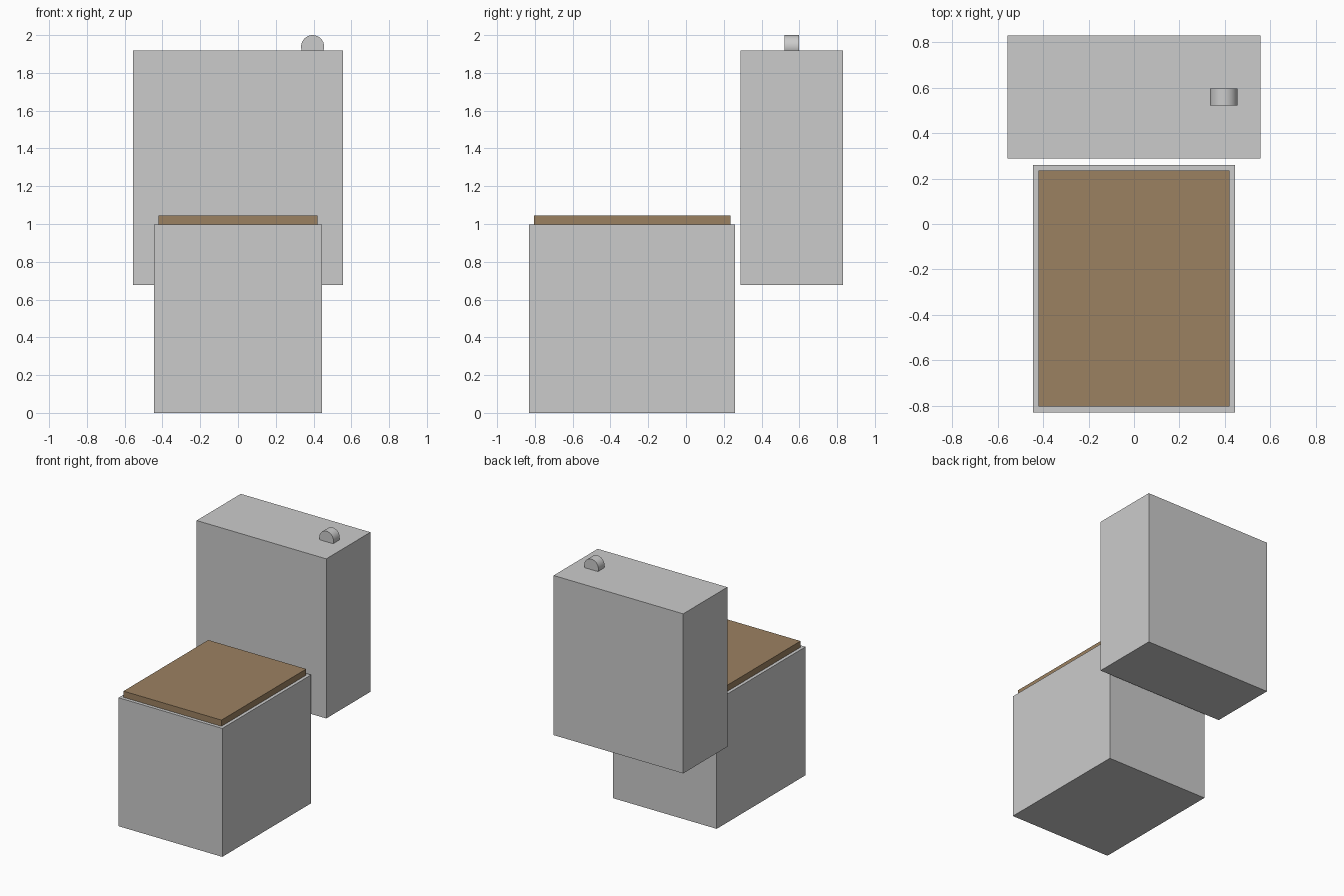
import bpy
import math

if "Cube" in bpy.data.objects:
    bpy.data.objects.remove(bpy.data.objects["Cube"])

wood = bpy.data.materials.new("brown_seat")
wood.diffuse_color = (0.33, 0.22, 0.12, 1)
wood.use_nodes = True
wood.node_tree.nodes["Principled BSDF"].inputs["Base Color"].default_value = wood.diffuse_color


def box(name, x, y, z, mat=None):
    """Axis-aligned box from (min, max) ranges."""
    centre = [(r[0] + r[1]) / 2 for r in (x, y, z)]
    bpy.ops.mesh.primitive_cube_add(size=1, location=centre)
    ob = bpy.context.object
    ob.name = name
    ob.scale = [r[1] - r[0] for r in (x, y, z)]
    bpy.ops.object.transform_apply(location=False, rotation=False, scale=True)
    if mat:
        ob.data.materials.append(mat)
    return ob


# Bowl, seat lid and water tank
box("bowl", (-0.446, 0.446), (-0.83, 0.26), (0, 0.998))
box("seat", (-0.421, 0.421), (-0.804, 0.236), (0.998, 1.046), wood)
box("tank", (-0.557, 0.557), (0.288, 0.83), (0.678, 1.918))

# Flush knob: short cylinder along y, partly sunk into the tank top
bpy.ops.mesh.primitive_cylinder_add(
    vertices=32, radius=0.061, depth=0.076,
    location=(0.395, 0.56, 1.939), rotation=(math.pi / 2, 0, 0))
bpy.context.object.name = "flush_knob"
bpy.ops.object.shade_smooth_by_angle(angle=math.radians(30))
